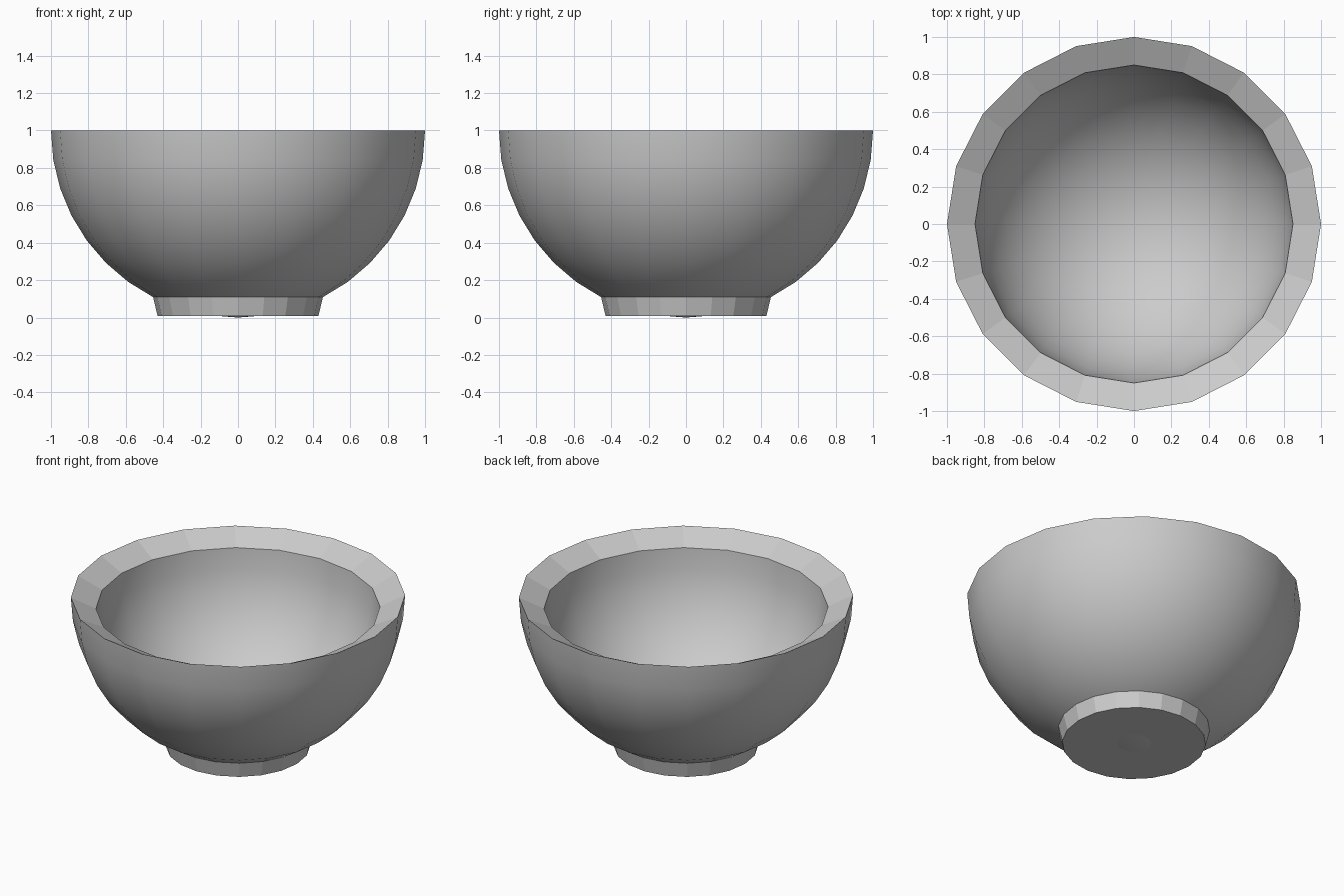
import bpy
from math import sin, cos, pi, radians

if "Cube" in bpy.data.objects:
    bpy.data.objects.remove(bpy.data.objects["Cube"])

SIDES = 20


def lathe(name, profile):
    """Revolve (radius, z) points around z; zero radius makes a pole."""
    verts, rings, faces = [], [], []
    for r, z in profile:
        n = 1 if r < 1e-6 else SIDES
        rings.append([len(verts) + i for i in range(n)])
        verts += [(r * cos(2 * pi * i / SIDES), r * sin(2 * pi * i / SIDES), z)
                  for i in range(n)]
    for a, b in zip(rings, rings[1:]):
        for i in range(SIDES):
            j = (i + 1) % SIDES
            quad = [a[i % len(a)], a[j % len(a)], b[j % len(b)], b[i % len(b)]]
            faces.append(list(dict.fromkeys(quad)))
    mesh = bpy.data.meshes.new(name)
    mesh.from_pydata(verts, [], faces)
    obj = bpy.data.objects.new(name, mesh)
    bpy.context.collection.objects.link(obj)
    return obj


# bowl: outer hemisphere, and the same shape shrunk about its mid height inside
STEPS = 10
outer = [(sin(k * pi / 2 / STEPS), 1 - cos(k * pi / 2 / STEPS))
         for k in range(STEPS + 1)]
inner = [(0.85 * r, 0.5 + 0.85 * (z - 0.5)) for r, z in reversed(outer)]
bowl = lathe("bowl", outer + inner)

# smooth walls, faceted sloping rim
bpy.context.view_layer.objects.active = bowl
bowl.select_set(True)
bpy.ops.object.shade_smooth_by_angle(angle=radians(30))
for i in range(STEPS * SIDES, (STEPS + 1) * SIDES):
    bowl.data.polygons[i].use_smooth = False

# foot: slightly tapered faceted ring with closed underside
foot = lathe("foot", [(0, 0.008), (0.43, 0.008), (0.454, 0.11)])
